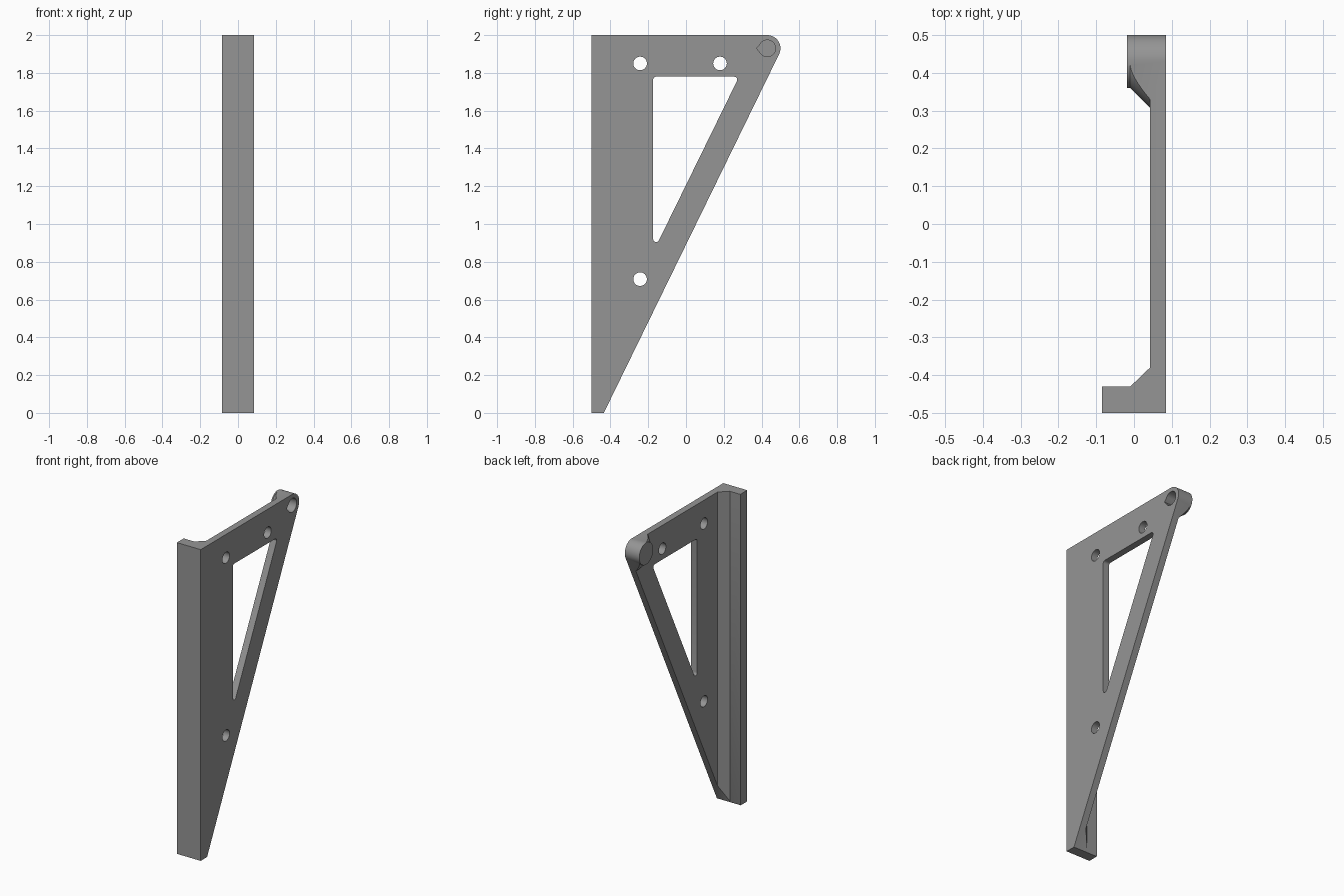
import bpy, bmesh, math
from mathutils import Matrix, Vector

if "Cube" in bpy.data.objects:
    bpy.data.objects.remove(bpy.data.objects["Cube"])

grey = bpy.data.materials.new("plain grey")
grey.diffuse_color = (0.3, 0.3, 0.3, 1)
grey.use_nodes = True
grey.node_tree.nodes["Principled BSDF"].inputs["Base Color"].default_value = grey.diffuse_color


def prism(name, pts, to3d, lo, hi):
    """Extrude a 2D outline from lo to hi along its third axis."""
    bm = bmesh.new()
    a = [bm.verts.new(to3d(p[0], p[1], lo)) for p in pts]
    b = [bm.verts.new(to3d(p[0], p[1], hi)) for p in pts]
    bm.faces.new(a)
    bm.faces.new(b[::-1])
    n = len(pts)
    for i in range(n):
        j = (i + 1) % n
        bm.faces.new((a[j], a[i], b[i], b[j]))
    return finish(name, bm)


def finish(name, bm):
    bmesh.ops.recalc_face_normals(bm, faces=bm.faces)
    me = bpy.data.meshes.new(name)
    bm.to_mesh(me)
    bm.free()
    me.materials.append(grey)
    ob = bpy.data.objects.new(name, me)
    bpy.context.collection.objects.link(ob)
    return ob


def along_x(y, z, x):
    return (x, y, z)


def along_z(x, y, z):
    return (x, y, z)


def arc(cy, cz, r, a0, a1, n):
    return [(cy + r * math.cos(a0 + (a1 - a0) * i / n),
             cz + r * math.sin(a0 + (a1 - a0) * i / n)) for i in range(n + 1)]


def rounded(pts, r, n=6):
    """Round the corners of a counter-clockwise polygon."""
    out = []
    for i, p in enumerate(pts):
        p = Vector(p)
        u = (Vector(pts[i - 1]) - p).normalized()
        v = (Vector(pts[(i + 1) % len(pts)]) - p).normalized()
        half = u.angle(v) / 2
        c = p + (u + v).normalized() * (r / math.sin(half))
        s = p + u * (r / math.tan(half)) - c
        e = p + v * (r / math.tan(half)) - c
        a0 = math.atan2(s.y, s.x)
        a1 = math.atan2(e.y, e.x)
        if a1 < a0:
            a1 += 2 * math.pi
        out += arc(c.x, c.y, r, a0, a1, n)
    return out


def boolean(ob, tool, op):
    m = ob.modifiers.new(op.lower(), 'BOOLEAN')
    m.operation, m.object, m.solver = op, tool, 'EXACT'
    bpy.context.view_layer.objects.active = ob
    bpy.ops.object.modifier_apply(modifier=m.name)
    bpy.data.objects.remove(tool)


PY, PZ, R = 0.43, 1.93, 0.07      # pivot centre and radius

# Front flange, chamfer and side plate as one cross-section
section = [(-0.085, -0.6), (0.085, -0.6), (0.085, 0.6), (0.042, 0.6),
           (0.042, -0.38), (-0.01, -0.43), (-0.085, -0.43)]
bracket = prism("bracket", section, along_z, -0.1, 2.1)

# Pivot boss with a flared base
bm = bmesh.new()
rings = []
for x, r in ((-0.018, R + 0.0008), (-0.01, R + 0.0008), (0.042, 0.122), (0.06, 0.122)):
    rings.append([bm.verts.new((x, y, z)) for y, z in arc(PY, PZ, r, 0, 2 * math.pi, 64)[:-1]])
bm.faces.new(rings[0])
bm.faces.new(rings[-1][::-1])
for a, b in zip(rings, rings[1:]):
    for i in range(64):
        j = (i + 1) % 64
        bm.faces.new((a[i], a[j], b[j], b[i]))
boolean(bracket, finish("boss", bm), 'UNION')

# Side outline: straight top, round nose and sloping rear edge
foot = Vector((-0.435, 0))
to_c = Vector((PY, PZ)) - foot
slope = math.atan2(to_c.y, to_c.x) + math.asin(R / to_c.length) * -1
start = slope - math.pi / 2
outline = [(-0.5, 0), tuple(foot)] + arc(PY, PZ, R, start, math.pi / 2, 24) + [(-0.5, 2)]
boolean(bracket, prism("outline", outline, along_x, -0.2, 0.2), 'INTERSECT')

# Triangular window
window = rounded([(-0.174, 0.851), (0.281, 1.78), (-0.174, 1.78)], 0.016)
boolean(bracket, prism("window", window, along_x, -0.01, 0.2), 'DIFFERENCE')

# Three screw holes
for y, z in ((-0.243, 1.85), (0.18, 1.85), (-0.243, 0.708)):
    circle = arc(y, z, 0.036, 0, 2 * math.pi, 32)[:-1]
    boolean(bracket, prism("hole", circle, along_x, -0.01, 0.2), 'DIFFERENCE')

# Blind pivot socket with a pointed notch
a = math.radians(155)
socket = arc(PY, PZ, 0.044, -a, a, 36) + [(PY - 0.057, PZ)]
boolean(bracket, prism("socket", socket, along_x, 0.0, 0.2), 'DIFFERENCE')

# One flat colour, smooth curves with sharp edges
me = bracket.data
me.materials.clear()
me.materials.append(grey)
for o in bpy.context.selected_objects:
    o.select_set(False)
bracket.select_set(True)
bpy.context.view_layer.objects.active = bracket
bpy.ops.object.shade_smooth_by_angle(angle=math.radians(30))
